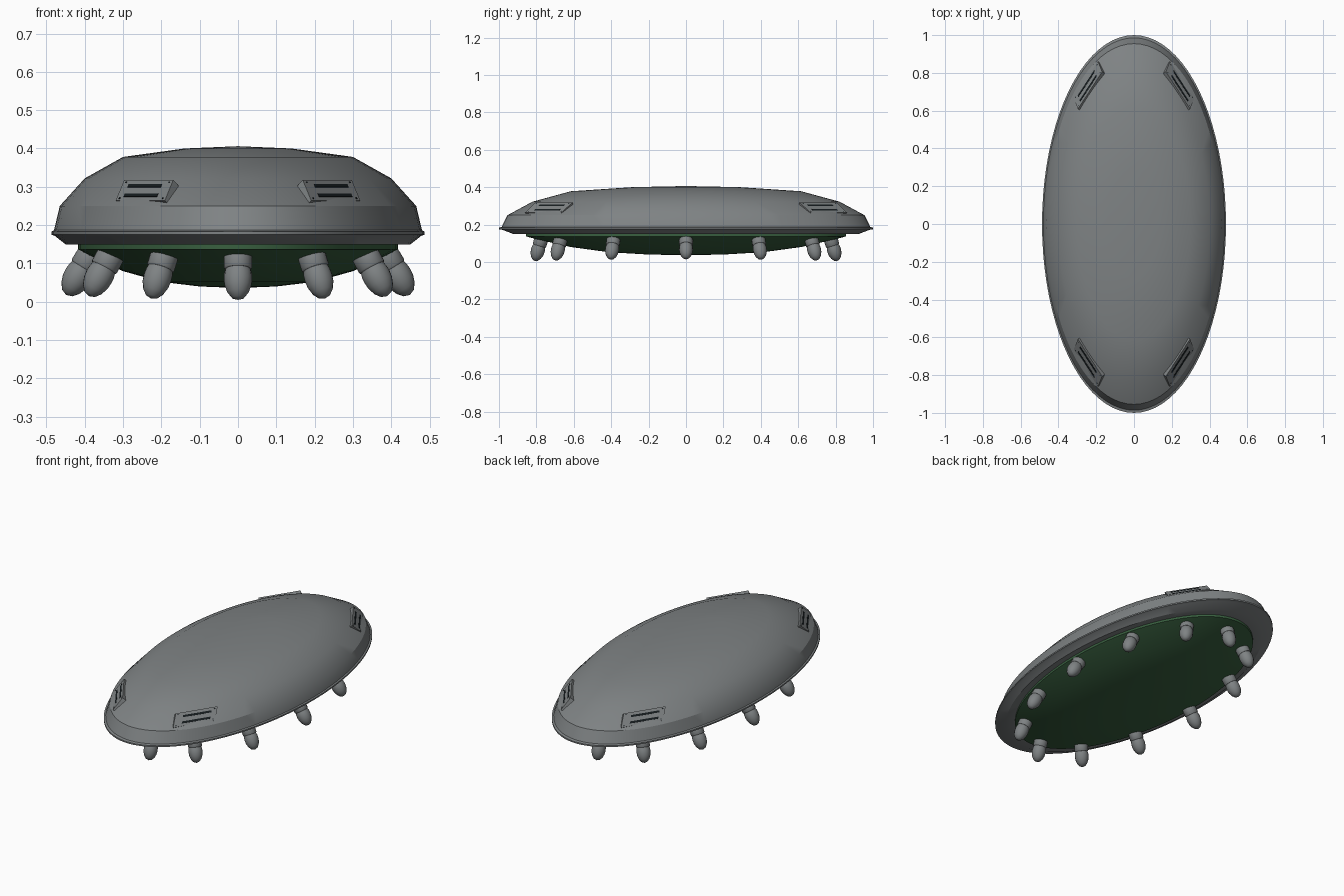
import bpy, bmesh, math
from mathutils import Vector

if "Cube" in bpy.data.objects:
    bpy.data.objects.remove(bpy.data.objects["Cube"], do_unlink=True)


def material(name, rgb):
    m = bpy.data.materials.new(name)
    m.use_nodes = True
    m.diffuse_color = (*rgb, 1)
    m.node_tree.nodes["Principled BSDF"].inputs["Base Color"].default_value = (*rgb, 1)
    return m


GREY = material("hull grey", (0.21, 0.225, 0.23))
GREEN = material("belly green", (0.04, 0.115, 0.05))
BLACK = material("slot black", (0.008, 0.012, 0.014))


def finish(name, bm, mat, angle=None):
    bmesh.ops.recalc_face_normals(bm, faces=bm.faces)
    mesh = bpy.data.meshes.new(name)
    bm.to_mesh(mesh)
    bm.free()
    mesh.materials.append(mat)
    ob = bpy.data.objects.new(name, mesh)
    bpy.context.collection.objects.link(ob)
    if angle:
        bpy.ops.object.select_all(action="DESELECT")
        ob.select_set(True)
        bpy.context.view_layer.objects.active = ob
        bpy.ops.object.shade_smooth_by_angle(angle=math.radians(angle))
    return ob


def lathe(name, profile, mat, segments, stretch=1, angle=30):
    """Spin (radius, z) points about z; stretch makes the rings oval along y."""
    bm = bmesh.new()
    rings = []
    for r, z in profile:
        if r == 0:
            rings.append([bm.verts.new((0, 0, z))] * segments)
        else:
            turn = [math.tau * i / segments for i in range(segments)]
            rings.append([bm.verts.new((r * math.cos(a), r * stretch * math.sin(a), z)) for a in turn])
    for low, high in zip(rings, rings[1:]):
        for i in range(segments):
            j = (i + 1) % segments
            corners = dict.fromkeys((low[i], low[j], high[j], high[i]))
            bm.faces.new(list(corners))
    return finish(name, bm, mat, angle)


# Oval upper hull with its rim lip, and the shallow belly
STRETCH = 1 / 0.487
lathe("upper_hull", [(0, 0.406), (0.14, 0.4), (0.3, 0.378), (0.4, 0.322), (0.465, 0.25),
                     (0.48, 0.187), (0.487, 0.183), (0.487, 0.175), (0.478, 0.172),
                     (0.45, 0.15), (0.41, 0.15)], GREY, 80, STRETCH)
lathe("belly", [(0.417, 0.152), (0.417, 0.137), (0.39, 0.122), (0.3, 0.08),
                (0.2, 0.052), (0.1, 0.04), (0, 0.036)], GREEN, 80, STRETCH)

# Ring of lamps leaning outward under the belly
COLLAR = [(0, -0.012), (0.035, -0.012), (0.037, 0), (0.037, 0.03), (0.034, 0.034), (0, 0.034)]
BULB = [(0.032, 0.03), (0.036, 0.045), (0.037, 0.06), (0.035, 0.078),
        (0.028, 0.097), (0.016, 0.112), (0, 0.118)]
for i in range(12):
    a = math.tau * i / 12
    c, s = math.cos(a), math.sin(a)
    aim = Vector((0.62 * c, 0.3 * s, -1)).to_track_quat("Z", "Y")
    for part, shape in (("lamp_collar", COLLAR), ("lamp_bulb", BULB)):
        lamp = lathe(f"{part}_{i + 1}", shape, GREY, 16, angle=40)
        lamp.rotation_mode = "QUATERNION"
        lamp.rotation_quaternion = aim
        lamp.location = (0.386 * c, 0.775 * s, 0.118)


# Slanted vent panels, mirrored to the four quarters
CENTRE = Vector((0.244, 0.735, 0.291))
ALONG = Vector((0.128, -0.197, 0))
UP = Vector((-0.022, -0.055, 0.054))
OUT = ALONG.cross(UP).normalized()
if OUT.z < 0:
    OUT.negate()


def slab(name, u, v, width, height, inner, outer, mat, mx, my):
    bm = bmesh.new()
    bmesh.ops.create_cube(bm, size=1)
    for vert in bm.verts:
        x, y, z = vert.co
        p = CENTRE + ALONG * (u + x * width) + UP * (v + y * height) + OUT * (outer if z > 0 else inner)
        vert.co = (p.x * mx, p.y * my, p.z)
    finish(name, bm, mat)


for mx in (1, -1):
    for my in (1, -1):
        tag = ("left" if mx > 0 else "right") + ("_back" if my > 0 else "_front")
        slab("vent_panel_" + tag, 0, 0, 1, 1, -0.025, 0, GREY, mx, my)
        for k, v in enumerate((0.21, -0.24)):
            slab(f"vent_slot_{tag}_{k + 1}", 0.03, v, 0.68, 0.15, -0.002, 0.001, BLACK, mx, my)
        for u in (-0.44, 0.44):
            for v in (-0.38, 0.38):
                slab("vent_bolt_" + tag, u, v, 0.025, 0.07, -0.002, 0.001, BLACK, mx, my)
